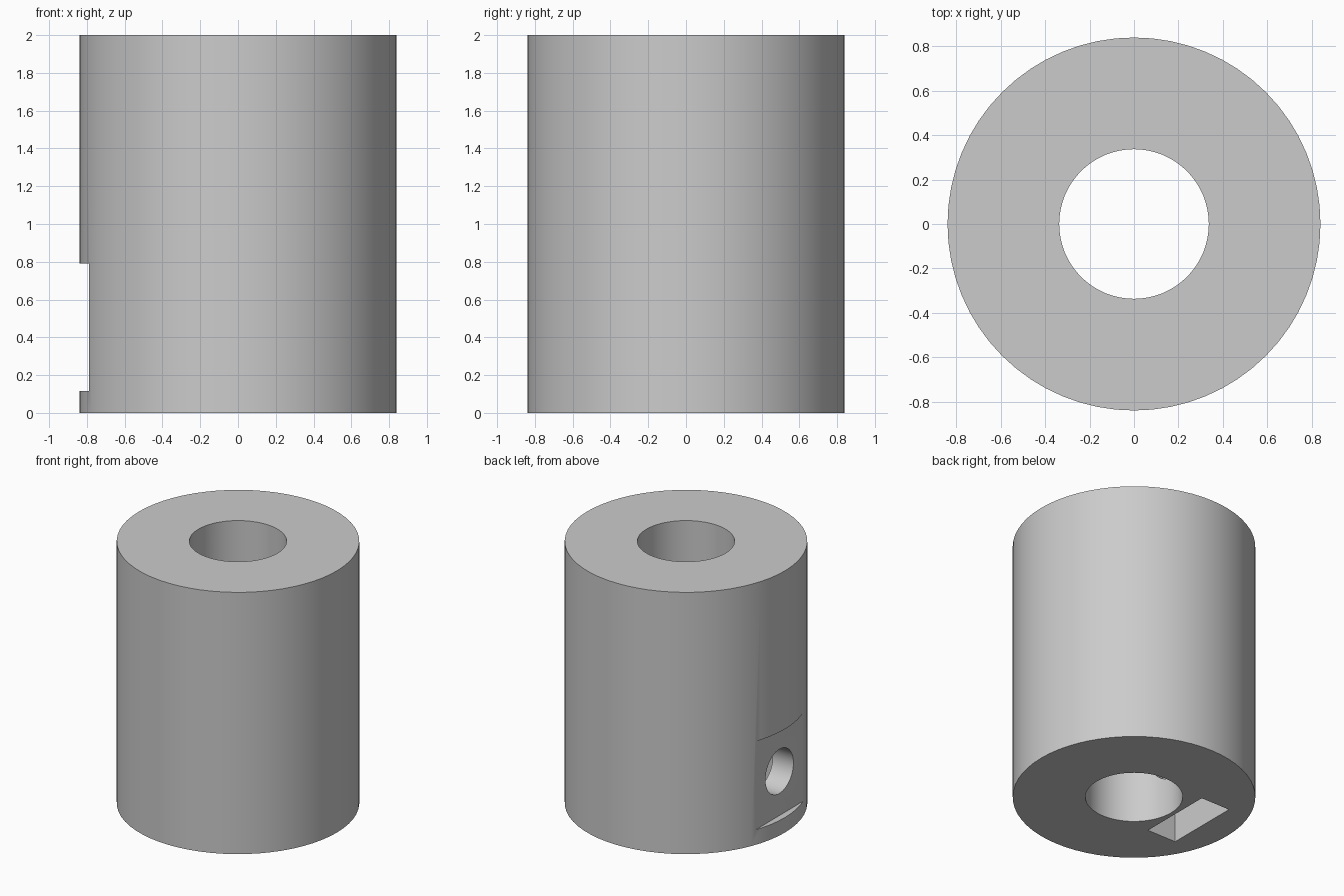
import bpy
import math
from mathutils import Matrix

cube = bpy.data.objects.get("Cube")
if cube:
    bpy.data.objects.remove(cube, do_unlink=True)

R, BORE, HEIGHT = 0.84, 0.337, 2.0
FLAT_X = -0.79                 # plane of the recessed seat
SEAT_Z = (0.115, 0.79)
HOLE_Z = sum(SEAT_Z) / 2

grey = bpy.data.materials.new("grey")
grey.use_nodes = True
colour = (0.6, 0.6, 0.6, 1)
grey.diffuse_color = colour
grey.node_tree.nodes["Principled BSDF"].inputs["Base Color"].default_value = colour


def cylinder(name, radius, depth, centre, sides, turn=0.0):
    bpy.ops.mesh.primitive_cylinder_add(vertices=sides, radius=radius, depth=depth)
    ob = bpy.context.object
    ob.name = name
    ob.data.transform(Matrix.Translation(centre) @ Matrix.Rotation(turn, 4, 'Y'))
    ob.data.materials.append(grey)
    return ob


def box(name, xs, ys, zs):
    bpy.ops.mesh.primitive_cube_add(size=1)
    ob = bpy.context.object
    ob.name = name
    spans = (xs, ys, zs)
    size = [b - a for a, b in spans]
    mid = [(a + b) / 2 for a, b in spans]
    ob.data.transform(Matrix.Translation(mid) @ Matrix.Diagonal((*size, 1)))
    ob.data.materials.append(grey)
    return ob


# Main sleeve
sleeve = cylinder("sleeve", R, HEIGHT, (0, 0, HEIGHT / 2), 64)

# Cutters: central bore, screw-head seat, nut pocket open below, screw hole
cutters = [
    cylinder("bore_cutter", BORE, 3, (0, 0, 1), 64),
    box("seat_cutter", (-1.2, FLAT_X), (-0.5, 0.5), SEAT_Z),
    box("nut_pocket_cutter", (-0.615, -0.37), (-0.29, 0.29), (-0.2, 0.75)),
    cylinder("screw_hole_cutter", 0.169, 1, (-0.6, 0, HOLE_Z), 48, math.pi / 2),
]
for cutter in cutters:
    mod = sleeve.modifiers.new(cutter.name, 'BOOLEAN')
    mod.operation = 'DIFFERENCE'
    mod.solver = 'EXACT'
    mod.object = cutter
    bpy.context.view_layer.objects.active = sleeve
    bpy.ops.object.modifier_apply(modifier=mod.name)
    bpy.data.objects.remove(cutter, do_unlink=True)

# Smooth curved walls, crisp rims
bpy.ops.object.select_all(action='DESELECT')
sleeve.select_set(True)
bpy.context.view_layer.objects.active = sleeve
bpy.ops.object.shade_smooth_by_angle(angle=math.radians(30))
